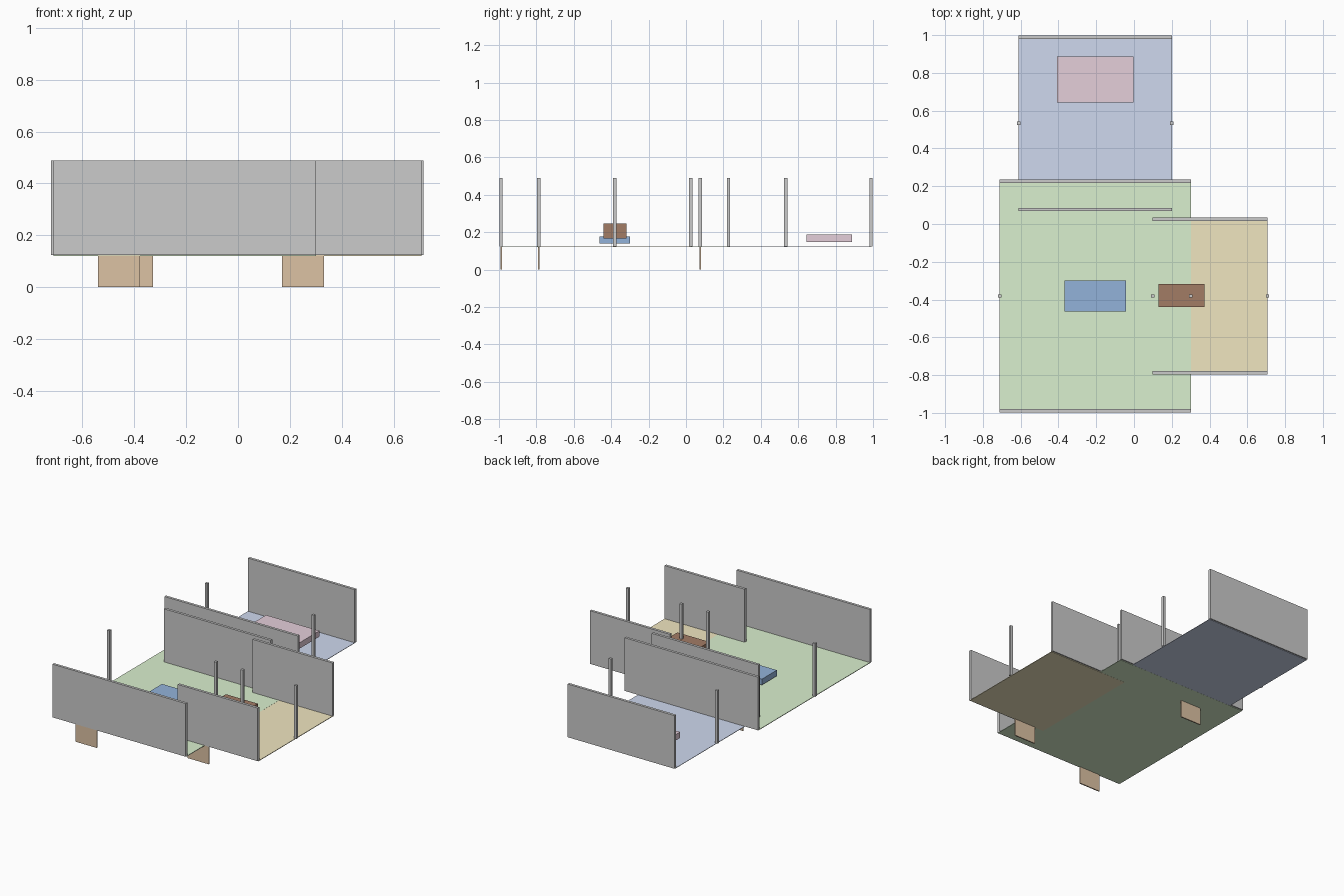
import bpy

if "Cube" in bpy.data.objects:
    bpy.data.objects.remove(bpy.data.objects["Cube"])

FLOOR_Z = 0.1215   # floor level, also the height of the doors
WALL_T = 0.018     # wall and post thickness
WALL_H = 0.365
DOOR_W, DOOR_T = 0.162, 0.008


def material(name, rgb):
    mat = bpy.data.materials.new(name)
    mat.diffuse_color = (*rgb, 1)
    mat.use_nodes = True
    mat.node_tree.nodes["Principled BSDF"].inputs["Base Color"].default_value = mat.diffuse_color
    return mat


def box(name, center, size, mat=None):
    bpy.ops.mesh.primitive_cube_add(size=1, location=center)
    ob = bpy.context.object
    ob.name = name
    ob.scale = size
    bpy.ops.object.transform_apply(location=False, rotation=False, scale=True)
    if mat:
        ob.data.materials.append(mat)
    return ob


wood = material("door_wood", (0.72, 0.54, 0.37))


def room(name, cx, cy, w, d, z0, z1, rgb):
    # floor slab
    box(name + "_floor", (cx, cy, (z0 + z1) / 2), (w, d, z1 - z0),
        material(name + "_floor_colour", rgb))
    # front and back walls, side posts
    wz = FLOOR_Z + 0.002 + WALL_H / 2
    for s, wall, post in ((-1, "front", "left"), (1, "back", "right")):
        box(f"{name}_{wall}_wall", (cx, cy + s * d / 2, wz), (w, WALL_T, WALL_H))
        box(f"{name}_{post}_post", (cx + s * w / 2, cy, wz), (WALL_T, WALL_T, WALL_H))
    # door panel below the front wall
    box(name + "_door", (cx - w / 4, cy - d / 2, FLOOR_Z / 2),
        (DOOR_W, DOOR_T, FLOOR_Z), wood)


# overlapping floors are offset slightly so the upper one shows cleanly
room("living_room", -0.205, -0.381, 1.013, 1.216, 0.1200, 0.1240, (0.70, 0.87, 0.62))
room("bedroom", -0.205, 0.533, 0.811, 0.912, 0.1205, 0.1235, (0.62, 0.69, 0.86))
room("kitchen", 0.403, -0.381, 0.608, 0.811, 0.1194, 0.1234, (0.87, 0.79, 0.53))

# furniture
box("sofa", (-0.205, -0.381, 0.158), (0.324, 0.162, 0.040),
    material("sofa_blue", (0.29, 0.45, 0.70)))
box("bed", (-0.205, 0.766, 0.167), (0.405, 0.243, 0.040),
    material("bed_pink", (0.78, 0.62, 0.70)))
box("table", (0.252, -0.379, 0.207), (0.243, 0.122, 0.081),
    material("table_brown", (0.36, 0.20, 0.13)))
